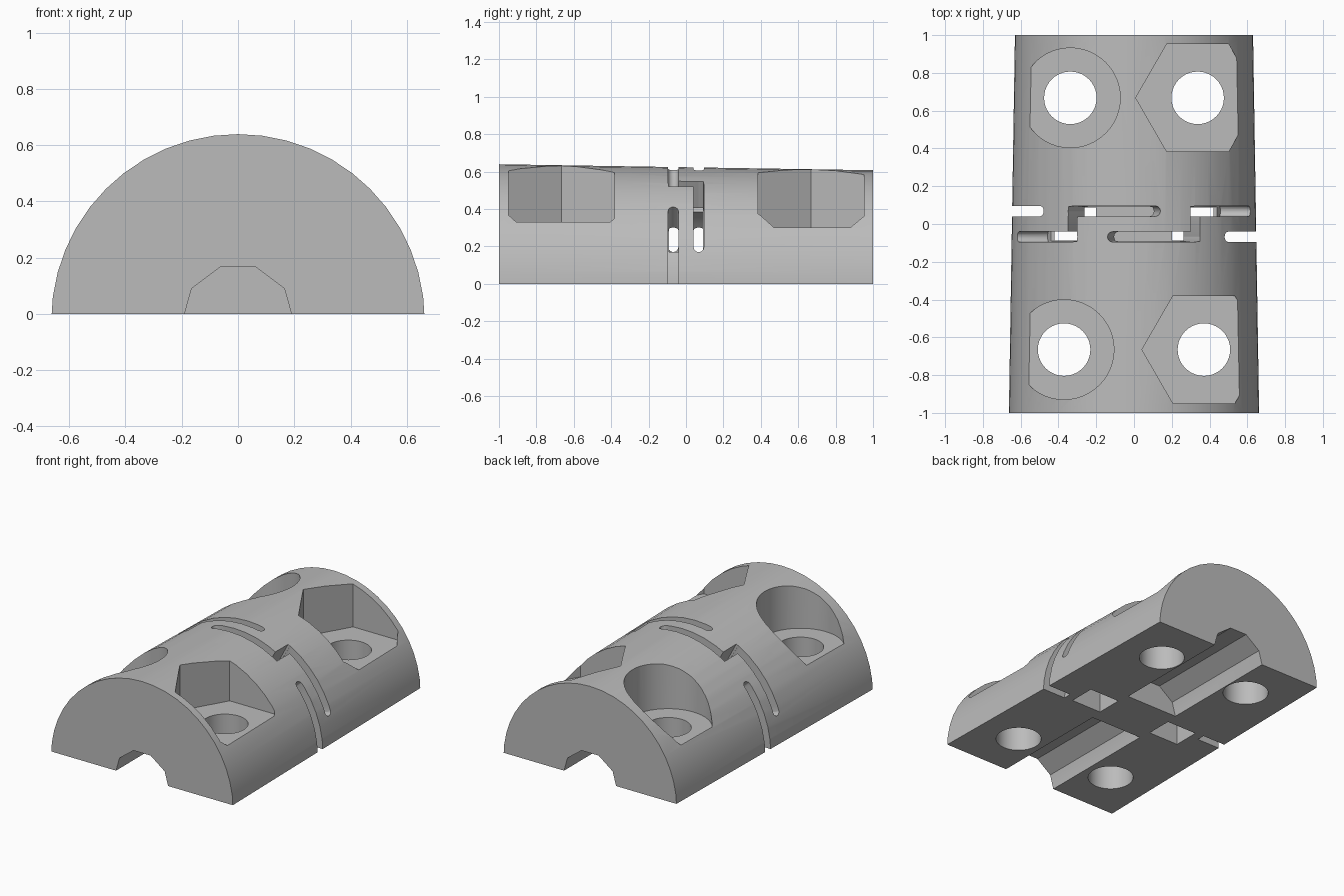
import bpy, bmesh
from math import sin, cos, asin, pi, radians, sqrt
from mathutils import Matrix, Vector

cube = bpy.data.objects.get("Cube")
if cube:
    bpy.data.objects.remove(cube)

AXIS_Z = -0.025          # the cone axis lies just under the flat face
SLOT_W, SLOT_Y = 0.027, 0.068
SLOT_IN, SLOT_OUT = 0.48, 0.75

grey = bpy.data.materials.new("plain_grey")
grey.use_nodes = True
colour = (0.5, 0.5, 0.5, 1)
grey.diffuse_color = colour
grey.node_tree.nodes["Principled BSDF"].inputs["Base Color"].default_value = colour


def make_object(name, bm):
    bmesh.ops.recalc_face_normals(bm, faces=bm.faces)
    mesh = bpy.data.meshes.new(name)
    bm.to_mesh(mesh)
    bm.free()
    mesh.materials.append(grey)
    ob = bpy.data.objects.new(name, mesh)
    bpy.context.collection.objects.link(ob)
    return ob


def prism(name, points, lo, hi, along_y=False):
    """Extrude a flat outline between lo and hi, along z or along y."""
    bm = bmesh.new()
    def place(p, t):
        return (p[0], t, p[1]) if along_y else (p[0], p[1], t)
    ends = [[bm.verts.new(place(p, t)) for p in points] for t in (lo, hi)]
    for ring in ends:
        bm.faces.new(ring)
    n = len(points)
    for i in range(n):
        j = (i + 1) % n
        bm.faces.new((ends[0][i], ends[0][j], ends[1][j], ends[1][i]))
    return make_object(name, bm)


def circle(x, y, r, n):
    return [(x + r * cos(2 * pi * i / n), y + r * sin(2 * pi * i / n)) for i in range(n)]


def polar(r, a):
    return r * cos(a), AXIS_Z + r * sin(a)


def arc_slot(name, a0, a1, y, half, rounded, flip):
    """Curved slot cutter from angle a0 to a1, optionally with round ends."""
    a0, a1 = radians(a0), radians(a1)
    cap = half / 0.648
    if rounded:
        offsets = [cap * (1 - cos(radians(d))) for d in (8, 30, 50, 70, 90)]
        inner = [a0 + cap + (a1 - a0 - 2 * cap) * i / 10 for i in range(1, 10)]
        angles = [a0 + o for o in offsets] + inner + [a1 - o for o in reversed(offsets)]
    else:
        angles = [a0, a1]
    bm = bmesh.new()
    rings = []
    for a in angles:
        d = min(a - a0, a1 - a, cap)
        w = half * sqrt(max(0, 1 - (1 - d / cap) ** 2)) if rounded else half
        ring = []
        for r, s in ((SLOT_IN, -1), (SLOT_OUT, -1), (SLOT_OUT, 1), (SLOT_IN, 1)):
            x, z = polar(r, a)
            v = Vector((x, y + s * w, z))
            if flip:                      # half turn about z
                v.x, v.y = -v.x, -v.y
            ring.append(bm.verts.new(v))
        rings.append(ring)
    bm.faces.new(rings[0])
    bm.faces.new(rings[-1])
    for p, q in zip(rings, rings[1:]):
        for i in range(4):
            j = (i + 1) % 4
            bm.faces.new((p[i], p[j], q[j], q[i]))
    return make_object(name, bm)


# Body: a slightly tapered cylinder sliced flat along its length
bm = bmesh.new()
bmesh.ops.create_cone(bm, cap_ends=True, segments=48, radius1=0.664, radius2=0.632, depth=2)
bmesh.ops.transform(bm, verts=bm.verts, matrix=Matrix.Translation((0, 0, AXIS_Z)) @ Matrix.Rotation(-pi / 2, 4, 'X'))
cut = bmesh.ops.bisect_plane(bm, geom=bm.verts[:] + bm.edges[:] + bm.faces[:],
                             plane_co=(0, 0, 0), plane_no=(0, 0, 1), clear_inner=True)
bmesh.ops.holes_fill(bm, edges=[e for e in bm.edges if e.is_boundary])
body = make_object("clamp_half_body", bm)

cutters = []

# Inner cavity above the centre block, and the two openings beneath it
start = asin((0.17 - AXIS_Z) / 0.485)
arch = [polar(0.485, start + (pi - 2 * start) * i / 24) for i in range(25)]
cutters.append(prism("inner_cavity", arch, -0.09, 0.09, True))
for side in (-1, 1):
    well = [(side * x, y) for x, y in ((0.2, -0.088), (0.42, -0.088), (0.42, 0.088), (0.2, 0.088))]
    cutters.append(prism("bottom_opening", well, -0.1, 0.2))

# Shaft grooves, one from each end
half_groove = [(0.192, -0.01), (0.19, 0), (0.165, 0.09), (0.062, 0.167)]
groove = half_groove + [(-x, z) for x, z in reversed(half_groove)]
for side in (-1, 1):
    cutters.append(prism("shaft_groove", groove, min(side * 0.17, side * 1.1), max(side * 0.17, side * 1.1), True))

# Screw holes with round recesses on one side and hexagonal ones on the other
for x, y, floor in ((0.37, -0.665, 0.33), (0.337, 0.668, 0.30)):
    cutters.append(prism("round_recess", circle(-x, y, 0.264, 48), floor, 1))
    cutters.append(prism("hex_recess", circle(x, y, 0.328, 6), floor, 1))
    for s in (-1, 1):
        cutters.append(prism("screw_hole", circle(s * x, y, 0.139, 40), -0.1, 0.5))

# Flexing slots: a stepped slot over the top and a short slot at each side
for flip in (False, True):
    cutters.append(arc_slot("upper_slot", 57.3, 102.5, -SLOT_Y, SLOT_W, True, flip))
    cutters.append(arc_slot("lower_slot", 17.5, 62.4, SLOT_Y, SLOT_W, True, flip))
    cutters.append(arc_slot("slot_step", 57.4, 62.3, 0, 0.093, False, flip))
    cutters.append(arc_slot("side_slot", -15, 42.2, -SLOT_Y, SLOT_W, True, flip))

# Cut everything out of the body
bpy.context.view_layer.objects.active = body
for c in cutters:
    c.hide_render = True
    mod = body.modifiers.new(c.name, 'BOOLEAN')
    mod.operation = 'DIFFERENCE'
    mod.solver = 'EXACT'
    mod.object = c
    bpy.ops.object.modifier_apply(modifier=mod.name)
for c in cutters:
    bpy.data.objects.remove(c)

bpy.ops.object.select_all(action='DESELECT')
body.select_set(True)
bpy.ops.object.shade_smooth_by_angle(angle=radians(20))
